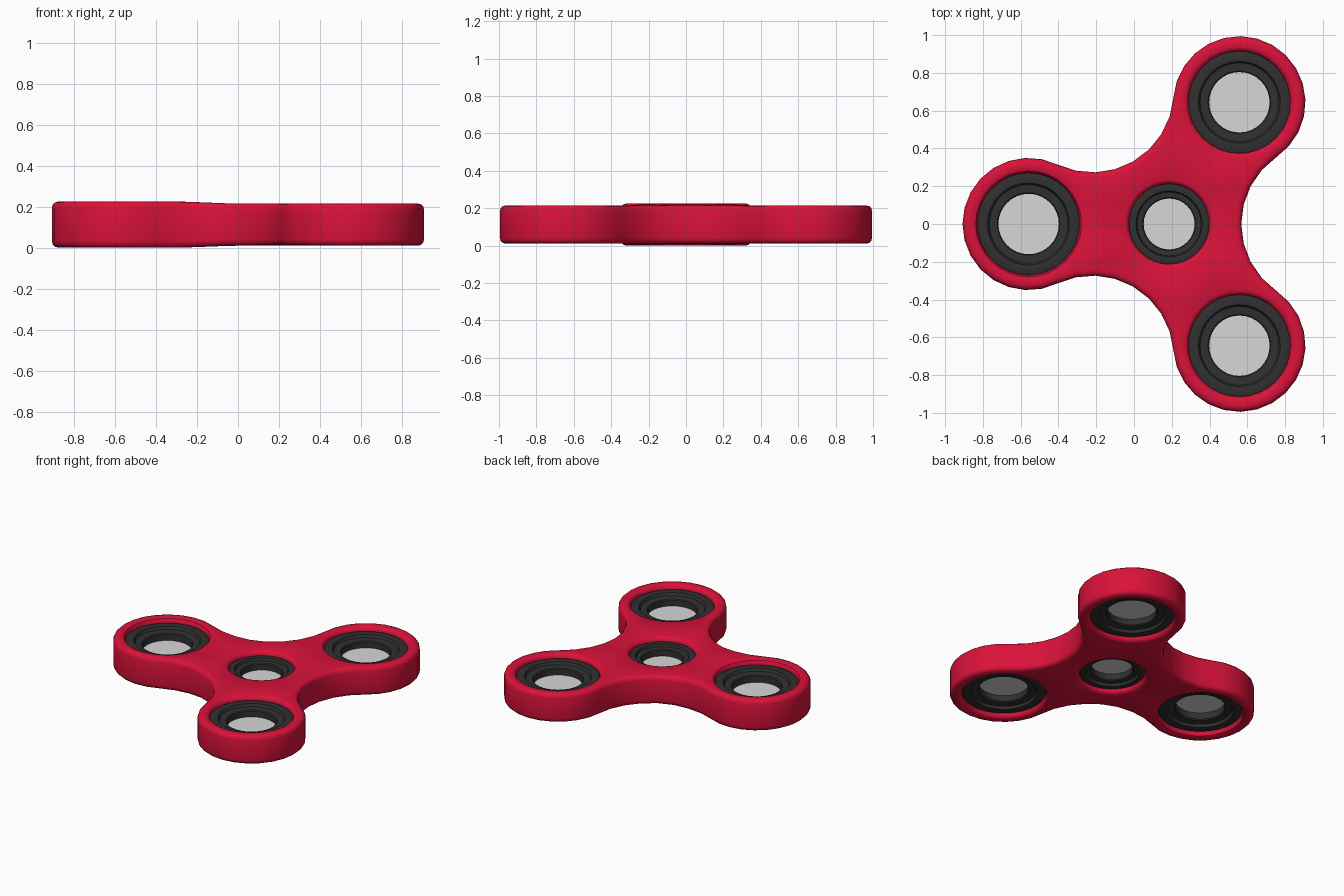
import bpy, bmesh, math
from mathutils import Vector

if "Cube" in bpy.data.objects:
    bpy.data.objects.remove(bpy.data.objects["Cube"])

HUB = Vector((0.186, 0.0))
ARM, LOBE_R = 0.744, 0.35          # hub-to-lobe distance, lobe radius
FIL_D, FIL_R = 0.812, 0.43         # fillet centre distance and radius
MID, HALF = 0.1125, 0.1025         # mid height, half thickness
THICK = 1.095                      # the left arm is slightly thicker


def material(name, color):
    m = bpy.data.materials.new(name)
    m.diffuse_color = (*color, 1)
    m.use_nodes = True
    m.node_tree.nodes["Principled BSDF"].inputs["Base Color"].default_value = m.diffuse_color
    return m


RED = material("crimson", (0.70, 0.006, 0.042))
BLACK = material("charcoal", (0.030, 0.030, 0.030))
GREY = material("light_grey", (0.68, 0.68, 0.68))


def polar(r, a):
    return Vector((r * math.cos(a), r * math.sin(a)))


def finish(bm, name, mat, angle=35):
    bmesh.ops.recalc_face_normals(bm, faces=bm.faces)
    me = bpy.data.meshes.new(name)
    bm.to_mesh(me)
    bm.free()
    ob = bpy.data.objects.new(name, me)
    bpy.context.collection.objects.link(ob)
    me.materials.append(mat)
    bpy.ops.object.select_all(action='DESELECT')
    ob.select_set(True)
    bpy.context.view_layer.objects.active = ob
    bpy.ops.object.shade_smooth_by_angle(angle=math.radians(angle))
    return ob


def wall(bm, loop, profile, sign):
    """Stack offset copies of a closed loop; return top and bottom edges."""
    n = len(loop)
    normals = []
    for i in range(n):
        t = (loop[(i + 1) % n] - loop[i - 1]).normalized()
        normals.append(Vector((-t.y, t.x)) * sign)
    rings = [[bm.verts.new((*(p + nv * inset), z)) for p, nv in zip(loop, normals)]
             for inset, z in profile]
    for a, b in zip(rings, rings[1:]):
        for i in range(n):
            j = (i + 1) % n
            bm.faces.new((a[i], a[j], b[j], b[i]))
    return [[bm.edges.get((r[i], r[(i + 1) % n])) for i in range(n)]
            for r in (rings[0], rings[-1])]


def mirrored(half):
    return half + [(i, -z) for i, z in reversed(half)]


# Three-lobed outline: lobe arcs joined by concave fillets
outline = []
for k in range(3):
    a = math.radians(60 + 120 * k)
    lobe = HUB + polar(ARM, a)
    fil = HUB + polar(FIL_D, a + math.pi / 3)
    d = fil - lobe
    sweep = (math.atan2(d.y, d.x) - a) % (2 * math.pi)
    outline += [lobe + polar(LOBE_R, a - sweep + 2 * sweep * i / 16) for i in range(17)]
    start = a + sweep + math.pi
    span = 2 * ((start - (a + math.pi / 3 + math.pi)) % (2 * math.pi))
    outline += [fil + polar(FIL_R, start - span * i / 8) for i in range(1, 8)]

centres = [HUB] + [HUB + polar(ARM, math.radians(60 + 120 * k)) for k in range(3)]
hole_radii = [0.212, 0.27, 0.27, 0.27]

# Body with rounded rim and four round openings
bm = bmesh.new()
outer = mirrored([(0.03, HALF), (0.015, HALF - 0.004), (0.004, HALF - 0.014), (0, HALF - 0.03)])
inner = mirrored([(0.024, HALF), (0.010, HALF - 0.006), (0.0, HALF - 0.022)])
top, bottom = wall(bm, outline, outer, 1)
for c, r in zip(centres, hole_radii):
    circle = [c + polar(r, math.tau * i / 32) for i in range(32)]
    t, b = wall(bm, circle, inner, -1)
    top += t
    bottom += b
for edges in (top, bottom):
    bmesh.ops.triangle_fill(bm, edges=edges, use_beauty=True, use_dissolve=False)
for v in bm.verts:
    s = min(max((0.0 - v.co.x) / 0.3, 0), 1)
    v.co.z = MID + v.co.z * (1 + (THICK - 1) * s * s * (3 - 2 * s))
finish(bm, "spinner_body", RED)


def bearing(name, c, r, hole, zs):
    # Stepped ring, lathed around the opening
    w = r - hole
    half = [(r + 0.002, HALF - 0.032), (r - 0.012, HALF - 0.026),
            (r - 0.48 * w, HALF - 0.030), (r - 0.56 * w, HALF - 0.048),
            (hole + 0.006, HALF - 0.052), (hole, HALF - 0.058)]
    prof = half + [(x, -z) for x, z in reversed(half)]
    bm = bmesh.new()
    rings = [[bm.verts.new((*(c + polar(x, math.tau * i / 32)), MID + z * zs))
              for i in range(32)] for x, z in prof]
    for a, b in zip(rings, rings[1:] + rings[:1]):
        for i in range(32):
            j = (i + 1) % 32
            bm.faces.new((a[i], a[j], b[j], b[i]))
    finish(bm, name + "_ring", BLACK)
    # Thin plate closing the middle
    bm = bmesh.new()
    bmesh.ops.create_cone(bm, cap_ends=True, segments=32, radius1=hole + 0.001,
                          radius2=hole + 0.001, depth=0.008)
    bmesh.ops.translate(bm, verts=bm.verts, vec=(c.x, c.y, MID))
    finish(bm, name + "_plate", GREY)


names = ["hub", "back_lobe", "left_lobe", "front_lobe"]
for name, c, r in zip(names, centres, hole_radii):
    bearing(name, c, r, 0.135 if name == "hub" else 0.16,
            THICK if name == "left_lobe" else 1.0)
